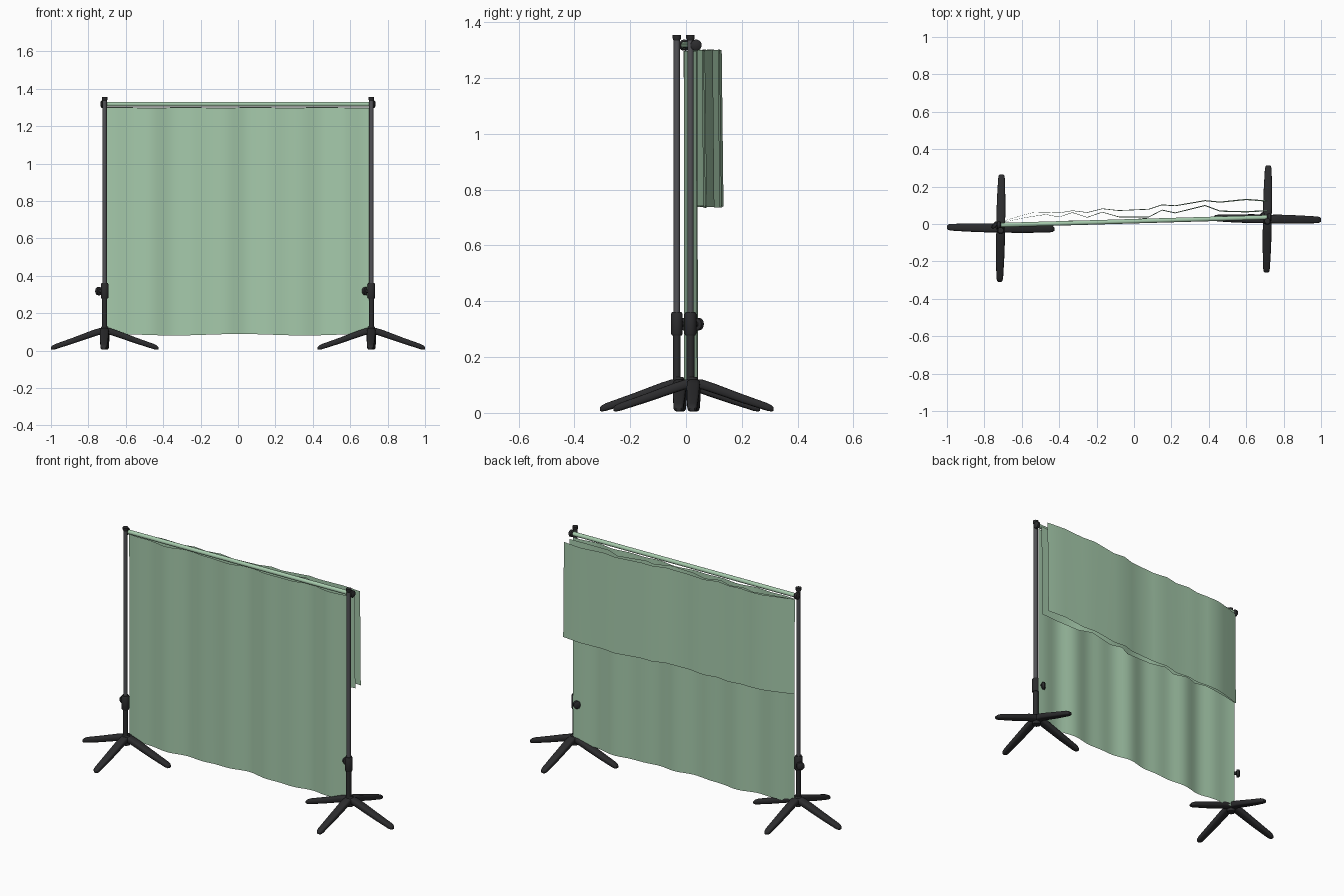
import bpy, bmesh, math
from mathutils import Vector

cube = bpy.data.objects.get("Cube")
if cube:
    bpy.data.objects.remove(cube, do_unlink=True)


def material(name, color):
    m = bpy.data.materials.new(name)
    m.use_nodes = True
    m.diffuse_color = (*color, 1)
    m.node_tree.nodes["Principled BSDF"].inputs["Base Color"].default_value = (*color, 1)
    return m


green = material("sage green fabric", (0.38, 0.59, 0.41))
black = material("black plastic", (0.025, 0.025, 0.027))
grey = material("dark grey metal", (0.085, 0.085, 0.095))


def finish(bm, name, mat):
    bmesh.ops.recalc_face_normals(bm, faces=bm.faces)
    mesh = bpy.data.meshes.new(name)
    bm.to_mesh(mesh)
    bm.free()
    mesh.materials.append(mat)
    ob = bpy.data.objects.new(name, mesh)
    bpy.context.collection.objects.link(ob)
    bpy.ops.object.select_all(action="DESELECT")
    ob.select_set(True)
    bpy.context.view_layer.objects.active = ob
    bpy.ops.object.shade_smooth_by_angle(angle=math.radians(40))
    return ob


def loft(name, mat, rings):
    """Skin a list of equal-length point rings and cap both ends."""
    bm = bmesh.new()
    loops = [[bm.verts.new(p) for p in ring] for ring in rings]
    n = len(loops[0])
    for a, b in zip(loops, loops[1:]):
        for i in range(n):
            j = (i + 1) % n
            bm.faces.new((a[i], a[j], b[j], b[i]))
    bm.faces.new(loops[0])
    bm.faces.new(loops[-1])
    return finish(bm, name, mat)


def turned(name, mat, start, axis, profile, sides=20):
    """Round part along an axis; profile is (distance, radius) pairs."""
    start, axis = Vector(start), Vector(axis).normalized()
    u = axis.orthogonal().normalized()
    v = axis.cross(u)
    angles = [math.tau * i / sides for i in range(sides)]
    return loft(name, mat, [[start + axis * d + (u * math.cos(t) + v * math.sin(t)) * r
                             for t in angles] for d, r in profile])


# Leg: distance from hub, centre height, half width, half thickness
LEG = [(0, .104, .022, .017), (.03, .102, .023, .018), (.07, .089, .024, .018),
       (.17, .053, .022, .016), (.265, .021, .018, .014), (.28, .016, .015, .011),
       (.287, .013, .009, .006)]


def leg(name, hub, angle):
    out = Vector((math.cos(angle), math.sin(angle), 0))
    side = Vector((-out.y, out.x, 0))
    rings = []
    for d, z, w, h in LEG:
        ring = []
        for i in range(16):
            c, s = math.cos(math.tau * i / 16), math.sin(math.tau * i / 16)
            c, s = (math.copysign(abs(k) ** 0.6, k) for k in (c, s))
            ring.append(hub + out * d + side * (c * w) + Vector((0, 0, z + s * h)))
        rings.append(ring)
    loft(name, black, rings)


# Two stands: legs, hub, telescopic pole, clamp and knob
for label, hx, hy in (("right", -.713, -.022), ("left", .713, .027)):
    hub = Vector((hx, hy, 0))
    for k, way in enumerate(("outer", "back", "inner", "front")):
        leg(f"{label}_{way}_leg", hub, math.radians(-1) + k * math.pi / 2)
    px, py = hx, hy - .011
    turned(f"{label}_hub", black, (hx, hy - .004, .07), (0, 0, 1),
           [(0, .022), (.045, .024), (.058, .017)])
    turned(f"{label}_lower_pole", black, (px, py, .09), (0, 0, 1), [(0, .014), (.21, .014)])
    turned(f"{label}_upper_pole", grey, (px, py, .29), (0, 0, 1), [(0, .0115), (1.05, .0115)])
    turned(f"{label}_pole_cap", black, (px, py, 1.335), (0, 0, 1),
           [(0, .012), (.008, .0155), (.02, .0155)])
    turned(f"{label}_clamp", black, (px, py, .278), (0, 0, 1),
           [(0, .018), (.006, .021), (.076, .021), (.084, .017)])
    turned(f"{label}_clamp_knob", black, (px, py, .318), (-.75, .65, 0),
           [(0, .009), (.032, .009), (.034, .022), (.048, .022), (.053, .014)])

# Fabric-covered crossbar with round end knobs
bar_start, bar_end = Vector((-.722, -.006, 1.318)), Vector((.722, .036, 1.318))
bar_dir = bar_end - bar_start
turned("crossbar", green, bar_start, bar_dir, [(0, .012), (bar_dir.length, .012)])
for label, p, way in (("right", bar_start, -1), ("left", bar_end, 1)):
    turned(f"{label}_crossbar_knob", black, p, bar_dir * way,
           [(-.012, .014), (-.006, .02), (.007, .02), (.013, .012)])


def cloth(name, points, top, bottom, lean, ripple, rows=8):
    """Hanging sheet following a pleated line seen from above."""
    bm = bmesh.new()
    grid = []
    for x, y in points:
        low = bottom + ripple * math.sin(9 * x + 1.5)
        high = top + .002 * math.sin(17 * x)
        grid.append([bm.verts.new((x, y + lean * r / rows * (x + 1), high + (low - high) * r / rows))
                     for r in range(rows + 1)])
    for a, b in zip(grid, grid[1:]):
        for r in range(rows):
            bm.faces.new((a[r], b[r], b[r + 1], a[r + 1]))
    return finish(bm, name, mat=green)


# Main sheet hangs below the bar with soft waves
COLUMNS = 56
main_line = []
for i in range(COLUMNS + 1):
    x = -.712 + 1.424 * i / COLUMNS
    wave = .007 * math.sin(17 * x + .6) + .005 * math.sin(31 * x)
    main_line.append((x, .016 + .029 * x + wave))
cloth("main_sheet", main_line, 1.299, .085, .002, .004)

# Two shorter layers hang behind it
PLEATS = [-.715, -.6, -.54, -.47, -.4, -.33, -.25, -.17, -.08, .08, .15, .22, .38, .46, .6, .715]
INNER = [.005, .03, .04, .05, .036, .06, .034, .062, .036, .036, .072, .057, .096, .066, .062, .068]
OUTER = [.01, .045, .06, .062, .058, .07, .06, .08, .07, .077, .1, .095, .122, .114, .128, .119]
cloth("inner_back_layer", zip(PLEATS, INNER), 1.299, .74, .004, .003)
cloth("outer_back_layer", zip(PLEATS, OUTER), 1.301, .738, .004, .003)
